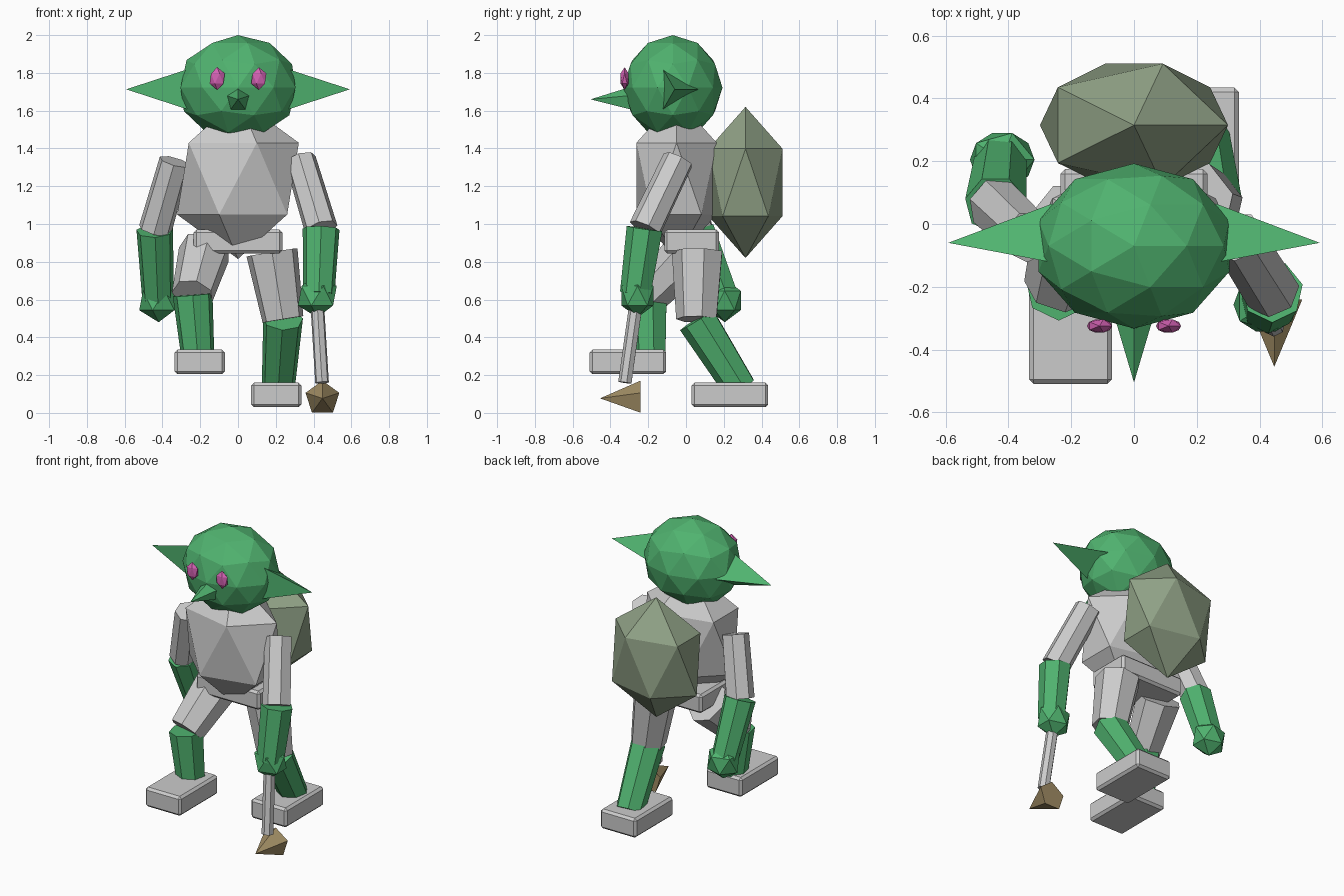
import bpy, bmesh
from mathutils import Matrix, Vector

if "Cube" in bpy.data.objects:
    bpy.data.objects.remove(bpy.data.objects["Cube"])


def material(name, rgb):
    m = bpy.data.materials.new(name)
    m.diffuse_color = (*rgb, 1)
    m.use_nodes = True
    m.node_tree.nodes["Principled BSDF"].inputs["Base Color"].default_value = m.diffuse_color
    return m


SKIN = material("skin_green", (0.08, 0.45, 0.16))
PINK = material("eye_pink", (0.65, 0.12, 0.45))
OLIVE = material("pack_olive", (0.28, 0.36, 0.24))
BRONZE = material("blade_bronze", (0.36, 0.27, 0.13))


def finish(name, bm, mat):
    bmesh.ops.recalc_face_normals(bm, faces=bm.faces)
    me = bpy.data.meshes.new(name)
    bm.to_mesh(me)
    bm.free()
    ob = bpy.data.objects.new(name, me)
    bpy.context.collection.objects.link(ob)
    if mat:
        me.materials.append(mat)
    return ob


def ico(name, center, radii, sub=1, mat=None):
    bm = bmesh.new()
    bmesh.ops.create_icosphere(bm, subdivisions=sub, radius=1,
                               matrix=Matrix.LocRotScale(Vector(center), None, Vector(radii)))
    return finish(name, bm, mat)


def tube(name, a, b, r1, r2, sides, mat=None, up=(0, -1, 0)):
    """Tapered prism from a to b, one corner of its section pointing along up."""
    a, b = Vector(a), Vector(b)
    z = (b - a).normalized()
    x = Vector(up).cross(z).normalized()
    y = z.cross(x)
    m = Matrix((x, y, z)).transposed().to_4x4()
    m.translation = (a + b) / 2
    bm = bmesh.new()
    bmesh.ops.create_cone(bm, cap_ends=True, segments=sides, radius1=r1, radius2=r2,
                          depth=(b - a).length, matrix=m)
    bmesh.ops.remove_doubles(bm, verts=bm.verts, dist=1e-5)
    return finish(name, bm, mat)


def box(name, lo, hi, bevel=0.015):
    lo, hi = Vector(lo), Vector(hi)
    bm = bmesh.new()
    bmesh.ops.create_cube(bm, size=1, matrix=Matrix.LocRotScale((lo + hi) / 2, None, hi - lo))
    ob = finish(name, bm, None)
    mod = ob.modifiers.new("bevel", "BEVEL")
    mod.width, mod.segments = bevel, 1
    return ob


# Body
ico("torso", (0, -0.05, 1.24), (0.36, 0.25, 0.425))
ico("backpack", (0, 0.315, 1.22), (0.335, 0.23, 0.4), mat=OLIVE)
box("pelvis", (-0.235, -0.115, 0.845), (0.235, 0.175, 0.97))

# Head, face and ears
ico("head", (0, -0.07, 1.722), (0.32, 0.263, 0.278), 2, SKIN)
tube("nose", (0, -0.29, 1.66), (0, -0.505, 1.66), 0.067, 0, 5, SKIN, up=(0, 0, 1))
for side, s in (("left", -1), ("right", 1)):
    ico(f"{side}_eye", (s * 0.11, -0.325, 1.77), (0.045, 0.025, 0.06), mat=PINK)
    tube(f"{side}_ear", (s * 0.26, -0.06, 1.713), (s * 0.592, -0.06, 1.713), 0.125, 0, 3,
         SKIN, up=(0, 1, 0))

# Limbs in a walking pose: shoulder, elbow, wrist / hip, knee, ankle
arms = {
    "left": ((-0.335, -0.04, 1.33), (-0.44, 0.06, 0.965), (-0.425, 0.2, 0.61)),
    "right": ((0.33, -0.04, 1.34), (0.44, -0.215, 0.975), (0.428, -0.265, 0.63)),
}
for side, (shoulder, elbow, wrist) in arms.items():
    tube(f"{side}_upper_arm", shoulder, elbow, 0.085, 0.09, 7)
    tube(f"{side}_forearm", elbow, wrist, 0.1, 0.085, 7, SKIN)
ico("left_hand", (-0.42, 0.205, 0.595), (0.115, 0.1, 0.115), mat=SKIN)
ico("right_hand", (0.42, -0.257, 0.62), (0.115, 0.1, 0.115), mat=SKIN)

legs = {
    "left": ((-0.175, 0.03, 0.86), (-0.24, -0.2, 0.625), (-0.213, -0.19, 0.3)),
    "right": ((0.18, 0.065, 0.85), (0.238, 0.06, 0.495), (0.213, 0.29, 0.13)),
}
for side, (hip, knee, ankle) in legs.items():
    tube(f"{side}_thigh", hip, knee, 0.14, 0.112, 7)
    tube(f"{side}_shin", knee, ankle, 0.108, 0.09, 7, SKIN)
box("left_foot", (-0.335, -0.51, 0.205), (-0.07, -0.105, 0.335))
box("right_foot", (0.07, 0.03, 0.03), (0.335, 0.435, 0.16))

# Pick held in the right hand
tube("pick_handle", (0.418, -0.26, 0.6), (0.445, -0.322, 0.16), 0.037, 0.037, 7)
tube("pick_head", (0.447, -0.24, 0.077), (0.447, -0.455, 0.077), 0.094, 0, 5, BRONZE, up=(0, 0, 1))
